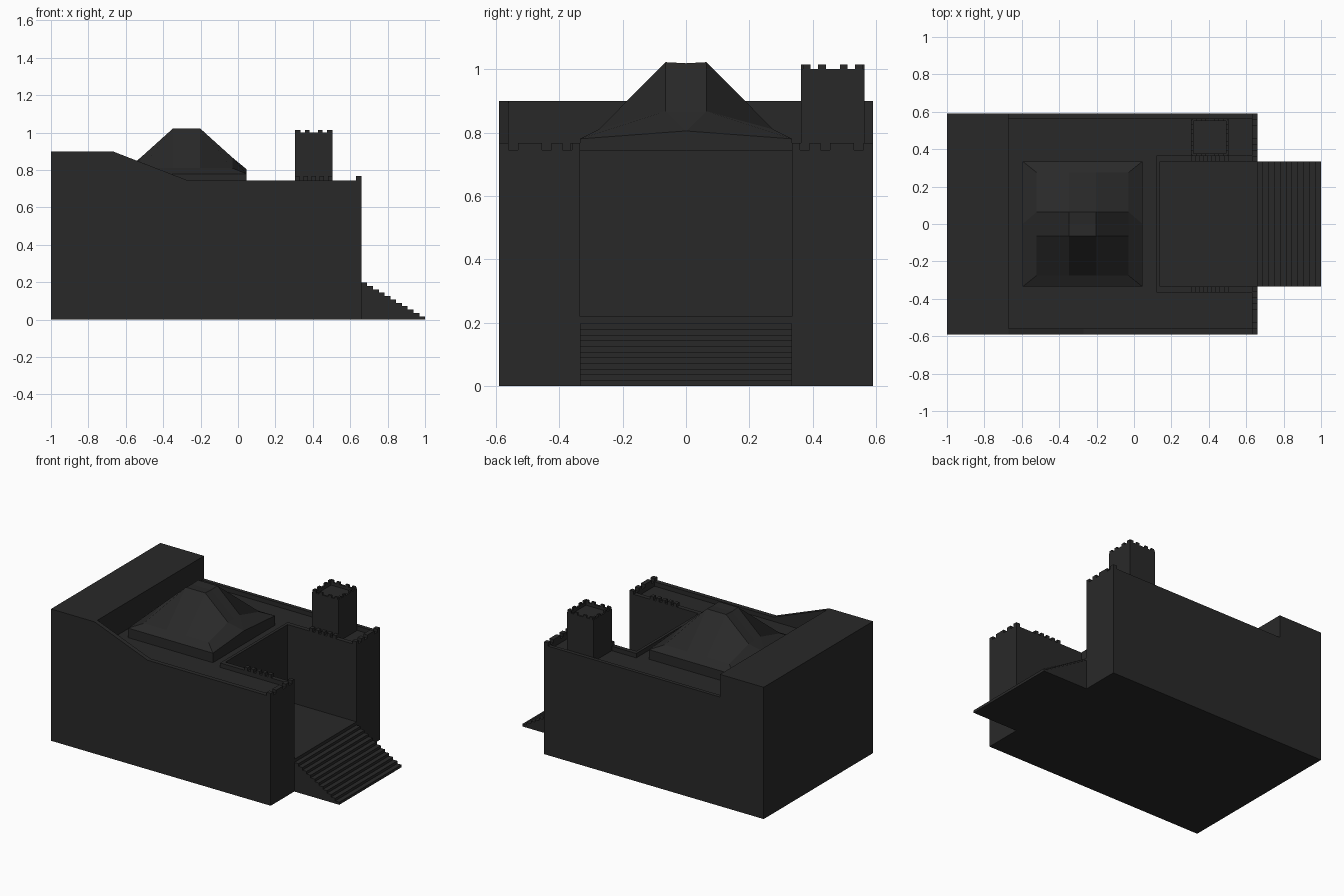
import bpy, bmesh
from mathutils import Vector

if "Cube" in bpy.data.objects:
    bpy.data.objects.remove(bpy.data.objects["Cube"])

stone = bpy.data.materials.new("dark_stone")
stone.diffuse_color = (0.022, 0.022, 0.022, 1)
stone.use_nodes = True
stone.node_tree.nodes["Principled BSDF"].inputs["Base Color"].default_value = stone.diffuse_color


def finish(name, bm):
    bmesh.ops.recalc_face_normals(bm, faces=bm.faces)
    me = bpy.data.meshes.new(name)
    bm.to_mesh(me)
    bm.free()
    me.materials.append(stone)
    ob = bpy.data.objects.new(name, me)
    bpy.context.collection.objects.link(ob)
    return ob


def prism(name, pts, axis, a, b):
    """Extrude a closed profile: axis 'y' takes (x, z) points, 'z' takes (x, y)."""
    bm = bmesh.new()
    place = (lambda p: (p[0], a, p[1])) if axis == 'y' else (lambda p: (p[0], p[1], a))
    f = bm.faces.new([bm.verts.new(place(p)) for p in pts])
    r = bmesh.ops.extrude_face_region(bm, geom=[f])
    d = Vector((0, b - a, 0)) if axis == 'y' else Vector((0, 0, b - a))
    bmesh.ops.translate(bm, vec=d, verts=[v for v in r["geom"] if isinstance(v, bmesh.types.BMVert)])
    return finish(name, bm)


def boxes(name, specs):
    bm = bmesh.new()
    for x0, x1, y0, y1, z0, z1 in specs:
        vs = bmesh.ops.create_cube(bm, size=1)["verts"]
        for v in vs:
            v.co = ((x0 + x1) / 2 + v.co.x * (x1 - x0),
                    (y0 + y1) / 2 + v.co.y * (y1 - y0),
                    (z0 + z1) / 2 + v.co.z * (z1 - z0))
    return finish(name, bm)


def cut(ob, cutter):
    m = ob.modifiers.new("cut", 'BOOLEAN')
    m.operation, m.solver, m.object = 'DIFFERENCE', 'EXACT', cutter
    bpy.context.view_layer.objects.active = ob
    bpy.ops.object.modifier_apply(modifier=m.name)
    bpy.data.objects.remove(cutter)


ROOF, WALL = 0.715, 0.745

# Main building with high rear block, courtyard and sunken roof terrace
body = prism("main_building", [(-1, 0), (.66, 0), (.66, WALL), (-.67, WALL), (-.67, .9), (-1, .9)],
             'y', -.59, .59)
cut(body, boxes("courtyard_cutter", [(.14, .8, -.335, .335, .22, 1)]))
cut(body, prism("terrace_cutter", [(-.67, -.56), (.63, -.56), (.63, -.365), (.12, -.365),
                                   (.12, .365), (.63, .365), (.63, .565), (-.67, .565)],
                'z', ROOF, .85))

# Sloping parapet on the front side
prism("sloping_parapet", [(-.67, WALL), (-.27, WALL), (-.67, .9)], 'y', -.59, -.56)

# Entrance stairs as one stepped profile
n, run, rise = 11, .34 / 11, .018
steps = [(.66, 0), (1, 0)]
for i in range(n):
    steps += [(1 - i * run, (i + 1) * rise), (1 - (i + 1) * run, (i + 1) * rise)]
prism("entrance_stairs", steps, 'y', -.335, .335)

# Merlons on the entrance wall and on the courtyard parapets
MT = .767
merlons = []
for s in (-1, 1):
    for a, b in ((.335, .36), (.39, .425), (.455, .53), (.56, .59)):
        y0, y1 = sorted((s * a, s * b))
        merlons.append((.63, .66, y0, y1, WALL, MT))
    for i in range(5):
        x = .305 + i * .044
        y0, y1 = sorted((s * .335, s * .365))
        merlons.append((x, x + .024, y0, y1, WALL, MT))
boxes("wall_merlons", merlons)

# Square tower with sunken top and merlons
TX, TY, H, RIM = .405, .463, .1, .013
tower = boxes("tower", [(TX - H, TX + H, TY - H, TY + H, ROOF, 1)])
cut(tower, boxes("tower_cutter", [(TX - H + RIM, TX + H - RIM, TY - H + RIM, TY + H - RIM, .98, 1.1)]))
tm = []
for s in (-1, 1):
    e0, e1 = sorted((s * H, s * (H - RIM)))
    for c in (-.082, -.034, .034, .082):
        tm.append((TX + c - .012, TX + c + .012, TY + e0, TY + e1, 1, 1.015))
        tm.append((TX + e0, TX + e1, TY + c - .012, TY + c + .012, 1, 1.015))
boxes("tower_merlons", tm)

# Faceted hipped roof: one quarter, mirrored four times around its centre
bm = bmesh.new()
CX = -.275
quarter = [
    [(0, 0, 1.017), (.073, 0, 1.0185), (.073, .065, 1.022), (0, .065, 1.022)],          # cap
    [(.073, 0, 1.0185), (.245, 0, .867), (.245, .065, .867), (.073, .065, 1.022)],      # end panel
    [(0, .065, 1.022), (.073, .065, 1.022), (.073, .275, .81), (0, .275, .81)],         # side panel
    [(.073, .065, 1.022), (.245, .065, .867), (.245, .275, .81), (.073, .275, .81)],    # corner panel
    [(.245, 0, .867), (.32, 0, .805), (.245, .065, .867)],                              # end point
    [(.245, .065, .867), (.32, 0, .805), (.32, .335, .78), (.245, .275, .81)],          # end skirt
    [(0, .275, .81), (.073, .275, .81), (.245, .275, .81), (.32, .335, .78), (0, .335, .78)],
    [(.32, 0, .805), (.32, 0, ROOF), (.32, .335, ROOF), (.32, .335, .78)],              # base walls
    [(0, .335, .78), (.32, .335, .78), (.32, .335, ROOF), (0, .335, ROOF)],
    [(0, 0, ROOF), (.32, 0, ROOF), (.32, .335, ROOF), (0, .335, ROOF)],
]
for sx in (-1, 1):
    for sy in (-1, 1):
        for f in quarter:
            bm.faces.new([bm.verts.new((CX + sx * x, sy * y, z)) for x, y, z in f])
bmesh.ops.remove_doubles(bm, verts=bm.verts, dist=1e-4)
finish("hipped_roof", bm)
